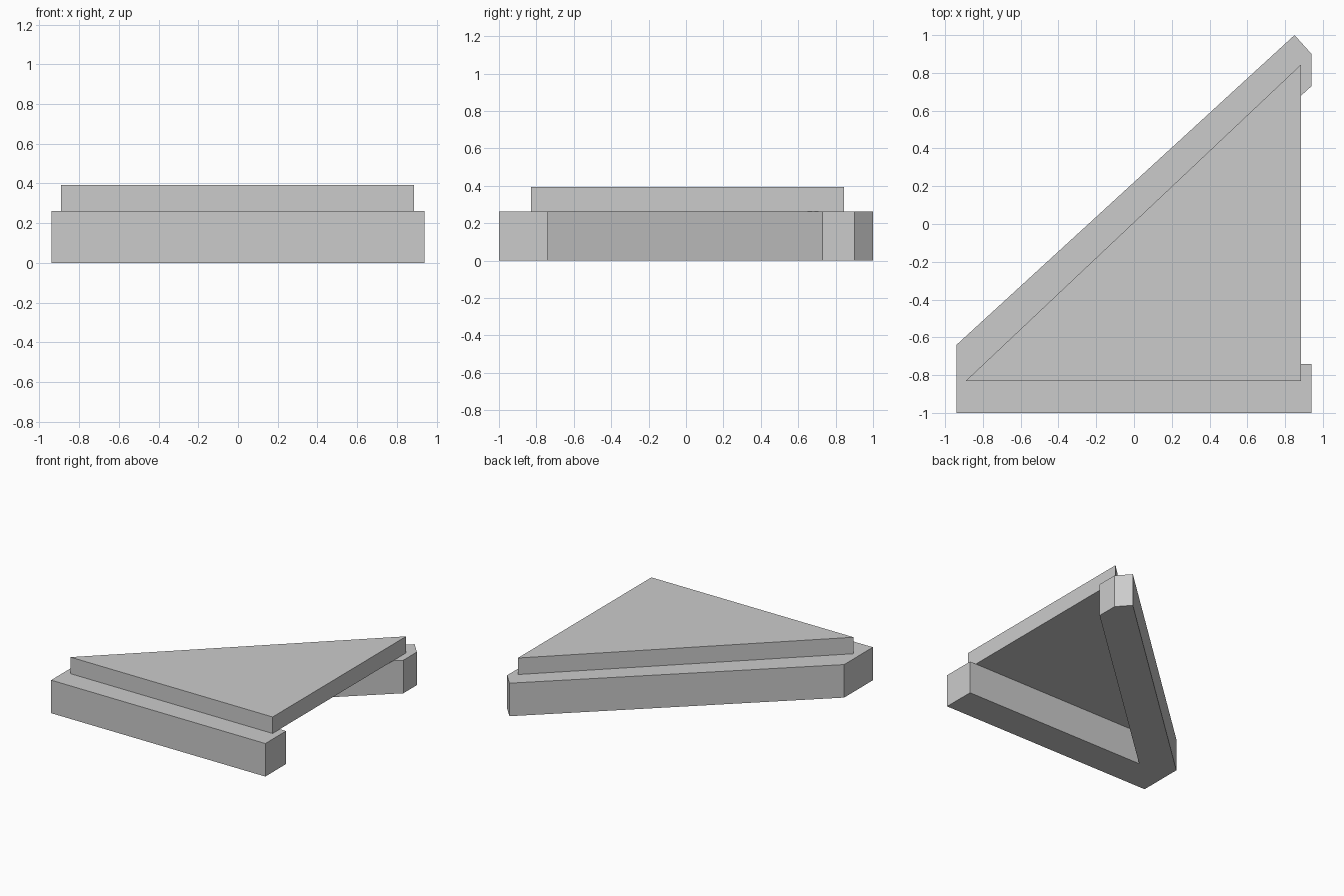
import bpy
import bmesh

cube = bpy.data.objects.get("Cube")
if cube:
    bpy.data.objects.remove(cube, do_unlink=True)

# Single matte grey
GREY = (0.6, 0.6, 0.6, 1.0)
grey = bpy.data.materials.new("light grey")
grey.use_nodes = True
grey.diffuse_color = GREY
grey.node_tree.nodes["Principled BSDF"].inputs["Base Color"].default_value = GREY


def extruded_plan(name, outline, bottom, top):
    """Extrude a counter-clockwise plan outline between two heights."""
    bm = bmesh.new()
    face = bm.faces.new([bm.verts.new((x, y, bottom)) for x, y in outline])
    result = bmesh.ops.extrude_face_region(bm, geom=[face], use_keep_orig=True)
    raised = [v for v in result["geom"] if isinstance(v, bmesh.types.BMVert)]
    bmesh.ops.translate(bm, verts=raised, vec=(0, 0, top - bottom))
    bmesh.ops.recalc_face_normals(bm, faces=bm.faces)
    mesh = bpy.data.meshes.new(name)
    bm.to_mesh(mesh)
    bm.free()
    mesh.materials.append(grey)
    obj = bpy.data.objects.new(name, mesh)
    bpy.context.collection.objects.link(obj)
    return obj


WALL_TOP = 0.262
SLAB_TOP = 0.393

# V-shaped wall: straight front arm and diagonal arm, open on one side
extruded_plan("angled_wall", [
    (-0.94, -1.0), (0.94, -1.0), (0.94, -0.74), (-0.67, -0.74),
    (0.94, 0.73), (0.94, 0.90), (0.85, 1.0), (-0.94, -0.64),
], 0.0, WALL_TOP)

# Triangular slab resting on both arms
extruded_plan("triangular_slab", [
    (-0.89, -0.83), (0.885, -0.83), (0.885, 0.845),
], WALL_TOP, SLAB_TOP)
